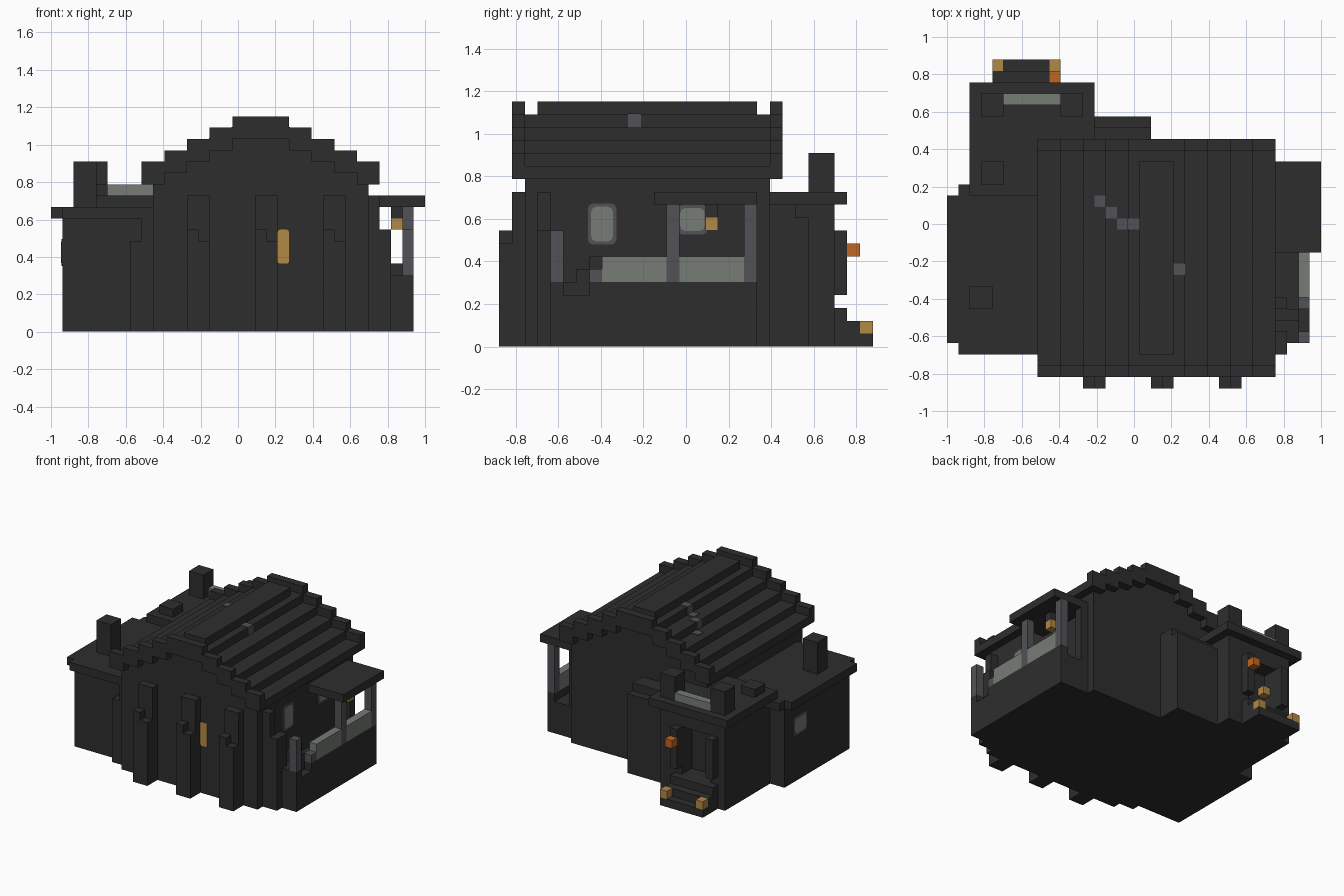
import bpy
import bmesh
from mathutils import Vector

if "Cube" in bpy.data.objects:
    bpy.data.objects.remove(bpy.data.objects["Cube"], do_unlink=True)

UNIT = 2 / 33                      # edge of one building block
ORIGIN = Vector((16.5, 14.5, 0))   # block coordinates of the model's centre


def material(name, red, green, blue):
    mat = bpy.data.materials.new(name)
    mat.use_nodes = True
    mat.diffuse_color = (red, green, blue, 1)
    shader = next(n for n in mat.node_tree.nodes if n.type == "BSDF_PRINCIPLED")
    shader.inputs["Base Color"].default_value = (red, green, blue, 1)
    return mat


charcoal = material("charcoal stone", .027, .027, .027)
slate = material("slate grey", .085, .083, .092)
glass = material("pale grey glass", .18, .2, .18)
gold = material("warm gold", .44, .25, .06)
orange = material("lamp orange", .54, .13, .015)


def add_box(bm, x, y, z, round_axis=None, radius=0.4):
    """Add a block spanning the x, y and z ranges, given in block units."""
    verts = bmesh.ops.create_cube(bm, size=1)["verts"]
    spans = (x, y, z)
    for vert in verts:
        vert.co = Vector([s[0] if c < 0 else s[1] for c, s in zip(vert.co, spans)])
    if round_axis is not None:
        edges = {e for v in verts for e in v.link_edges}
        along = [e for e in edges
                 if abs((e.verts[0].co - e.verts[1].co).normalized()[round_axis]) > .9]
        bmesh.ops.bevel(bm, geom=along, offset=radius, segments=2,
                        profile=.5, affect="EDGES")


def part(name, mat, *boxes, **rounding):
    bm = bmesh.new()
    for x, y, z in boxes:
        add_box(bm, x, y, z, **rounding)
    for vert in bm.verts:
        vert.co = (vert.co - ORIGIN) * UNIT
    bmesh.ops.recalc_face_normals(bm, faces=bm.faces)
    mesh = bpy.data.meshes.new(name)
    bm.to_mesh(mesh)
    bm.free()
    mesh.materials.append(mat)
    obj = bpy.data.objects.new(name, mesh)
    bpy.context.collection.objects.link(obj)
    return obj


# Main hall with its stepped roof
hall_depth = (2, 21)
part("hall_walls", charcoal, ((9, 28), hall_depth, (0, 13)))
roof_steps, arch_blocks = [], []
for step in range(5):
    left, right, low = 8 + 2 * step, 29 - 2 * step, 13 + step
    roof_steps.append(((left, right), hall_depth, (low, low + 1)))
    if step == 4:
        strips = [(left, right)]
    else:
        strips = [(left, left + 2), (right - 2, right)]
    for strip in strips:
        for end in ((1, 2), (21, 22)):
            arch_blocks.append((strip, end, (low, low + 2)))
part("hall_roof", charcoal, *roof_steps)
part("gable_arches", charcoal, *arch_blocks)
part("roof_ridge", charcoal, ((17, 20), (3, 20), (18, 19)))

# Worn grey patches on the roof
lift = .08
part("roof_patches", slate,
     ((20, 21 + lift), (10, 11), (17, 18 + lift)),
     ((13, 14), (16, 17), (16, 16 + lift)),
     ((14 - lift, 15), (15, 16), (16, 17 + lift)),
     ((15, 16), (14, 15), (17, 17 + lift)),
     ((16 - lift, 17), (14, 15), (17, 18 + lift)))

# Front buttresses, stepped at the top
for index, left in enumerate((12, 18, 24)):
    part(f"front_buttress_{index}", charcoal,
         ((left, left + 2), (1, 2), (0, 12)),
         ((left, left + 1), (0, 1), (0, 9)),
         ((left + 1, left + 2), (0, 1), (0, 8)))
part("front_lit_window", gold, ((20, 21), (2 - lift, 2), (6, 9)),
     round_axis=1, radius=.2)

# Low wing on the right-hand side
part("wing_walls", charcoal,
     ((1, 9), (4, 17), (0, 10)),
     ((7, 9), (3, 4), (0, 8)),
     ((8, 9), (3, 4), (8, 10)))
part("wing_roof", charcoal,
     ((0, 9), (4, 17), (10, 11)),
     ((1, 9), (3, 4), (10, 11)),
     ((1, 3), (17, 18), (10, 11)))
part("wing_chimney", charcoal, ((2, 4), (7, 9), (11, 15)))

# Back wing with doorway: side walls, lintel and inner wall
part("back_wing_walls", charcoal,
     ((3, 12), (17, 24), (0, 11)),
     ((3, 5), (24, 26), (0, 11)),
     ((9, 12), (24, 26), (0, 11)),
     ((5, 9), (24, 26), (0, 3)),
     ((5, 9), (24, 26), (9, 11)))
part("back_wing_roof", charcoal, ((2, 13), (17, 27), (11, 12)))
for name, left in (("right", 4), ("left", 9)):
    part(f"door_pilaster_{name}", charcoal, ((left, left + 1), (26, 27), (4, 9)))
    part(f"step_lamp_{name}", gold, ((left, left + 1), (28, 29), (1, 2)))
part("door_lamp", orange, ((9, 10), (27, 28), (7, 8)))
part("inner_door_lamp", gold, ((5, 6), (24, 25), (6, 7)))
part("entrance_steps", charcoal,
     ((4, 10), (26, 29), (0, 1)),
     ((4, 10), (26, 28), (1, 2)),
     ((4, 10), (26, 27), (2, 3)))
for name, left in (("right", 3), ("left", 10)):
    part(f"back_chimney_{name}", charcoal, ((left, left + 2), (24, 26), (12, 15)))
part("roof_vent", charcoal, ((3, 5), (18, 20), (12, 13)))
part("roof_skylight", glass, ((5, 10), (25, 26), (12, 13)))

# Annex filling the corner behind the hall
part("back_annex", charcoal,
     ((12, 18), (21, 23), (0, 10)),
     ((12, 18), (21, 23), (10, 11)),
     ((12, 18), (23, 24), (0, 10)))

# Veranda: base, broken front corner, roof slab
part("veranda_base", charcoal,
     ((28, 32), (4, 20), (0, 4)),
     ((31, 32), (7, 20), (4, 5)),
     ((30, 32), (4, 5), (4, 5)))
part("veranda_front_corner", charcoal,
     ((27, 28), (2, 3), (0, 12)),
     ((28, 29), (3, 4), (0, 12)),
     ((29, 30), (3, 5), (0, 9)))
part("veranda_back_corner", charcoal, ((28, 29), (19, 20), (0, 12)))
part("rubble", charcoal,
     ((29, 31), (5, 6), (4, 5)),
     ((29, 31), (6, 7), (4, 6)),
     ((29, 30), (7, 8), (4, 7)))
part("veranda_roof", charcoal, ((28, 33), (12, 20), (11, 12)))
post_column = (31, 32)
for name, front, top in (("front", 4, 9), ("middle", 13, 11), ("back", 19, 11)):
    part(f"veranda_post_{name}", slate, (post_column, (front, front + 1), (5, top)))
part("parapet_stub", slate, (post_column, (7, 8), (5, 6)))
part("veranda_parapet", glass,
     (post_column, (8, 13), (5, 7)),
     (post_column, (14, 19), (5, 7)))
part("lantern", gold, ((30, 31), (16, 17), (9, 10)))
part("lantern_hanger", charcoal, ((30, 31), (16, 17), (10, 11)))


# Rounded windows on the side walls
def side_window(name, wall, outward, y, z, inset=.25):
    for label, mat, gap, depth in (("frame", slate, 0, .06), ("pane", glass, inset, .12)):
        face = sorted((wall, wall + outward * depth))
        part(f"{name}_{label}", mat,
             (face, (y[0] + gap, y[1] - gap), (z[0] + gap, z[1] - gap)),
             round_axis=0)


side_window("hall_window", 28, 1, (6.9, 9.1), (7.9, 11.1))
side_window("veranda_window", 28, 1, (13.8, 16.2), (8.7, 11))
side_window("wing_window", 1, -1, (12.6, 15.4), (5.8, 8.2))
